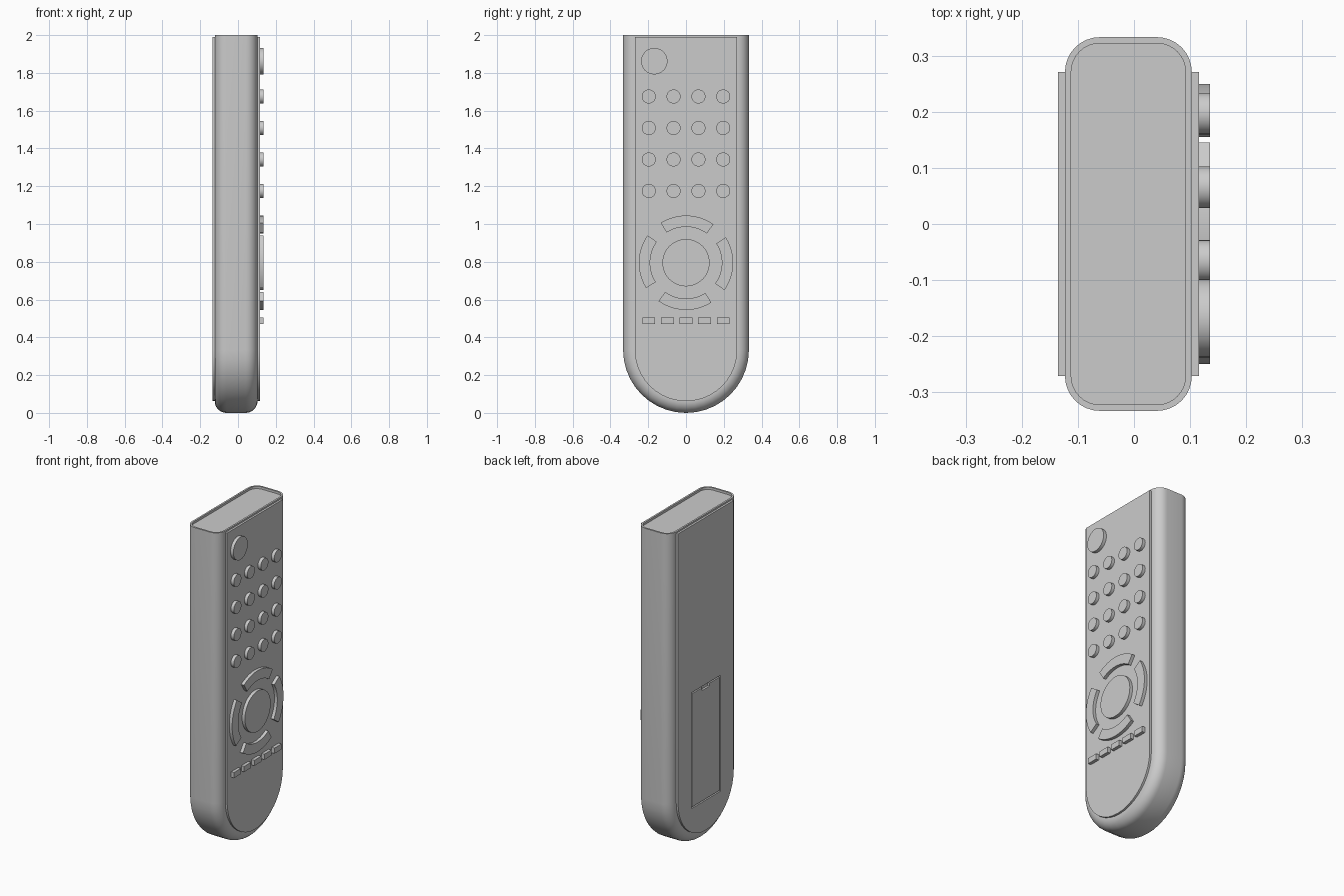
import bpy, bmesh
from math import sin, cos, pi, radians

if "Cube" in bpy.data.objects:
    bpy.data.objects.remove(bpy.data.objects["Cube"], do_unlink=True)

# One plain grey plastic
grey = bpy.data.materials.new("grey_plastic")
grey.use_nodes = True
colour = (0.6, 0.6, 0.6, 1)
grey.diffuse_color = colour
grey.node_tree.nodes["Principled BSDF"].inputs["Base Color"].default_value = colour

R = 0.333             # half width, also the radius of the round end
BACK, FRONT = -0.123, 0.103
ROUND = 0.062         # edge rounding of the case
PLATE = 0.0125
BUTTON_TOP = 0.135


def finish(bm, name, smooth=True):
    bmesh.ops.recalc_face_normals(bm, faces=bm.faces)
    mesh = bpy.data.meshes.new(name)
    bm.to_mesh(mesh)
    bm.free()
    mesh.materials.append(grey)
    obj = bpy.data.objects.new(name, mesh)
    bpy.context.collection.objects.link(obj)
    if smooth:
        bpy.ops.object.select_all(action='DESELECT')
        obj.select_set(True)
        bpy.context.view_layer.objects.active = obj
        bpy.ops.object.shade_smooth_by_angle(angle=radians(35))
    return obj


def outline(inset, top, steps=20):
    """Straight sides with a half-round bottom, as (y, z) points."""
    r = R - inset
    arc = [(r * cos(pi * i / steps), R - r * sin(pi * i / steps)) for i in range(steps + 1)]
    return [(r, top)] + arc + [(-r, top)]


def prism(name, points, x0, x1, smooth=True):
    """Extrude a (y, z) outline along x."""
    bm = bmesh.new()
    face = bm.faces.new([bm.verts.new((x0, y, z)) for y, z in points])
    ext = bmesh.ops.extrude_face_region(bm, geom=[face])
    for v in ext["geom"]:
        if isinstance(v, bmesh.types.BMVert):
            v.co.x = x1
    return finish(bm, name, smooth)


def rect(y, z, w, h):
    return [(y - w, z - h), (y + w, z - h), (y + w, z + h), (y - w, z + h)]


def disc(y, z, r, n=32):
    return [(y + r * cos(2 * pi * i / n), z + r * sin(2 * pi * i / n)) for i in range(n)]


# Case: rings of the outline swept through a rounded cross-section
bm = bmesh.new()
steps = 8
section = []
for i in range(steps + 1):
    a = pi / 2 * i / steps
    section.append((BACK + ROUND * (1 - sin(a)), ROUND * (1 - cos(a))))
section = section[::-1]
section += [(FRONT + BACK - x, o) for x, o in section[::-1]]
rings = [[bm.verts.new((x, y, z)) for y, z in outline(o, 2)] for x, o in section]
for a, b in zip(rings, rings[1:]):
    for i in range(len(a) - 1):
        bm.faces.new((a[i], a[i + 1], b[i + 1], b[i]))
bm.faces.new(rings[0])
bm.faces.new(rings[-1])
# Top end: thin rim around a shallow recess
top = bm.faces.new([r[0] for r in rings] + [r[-1] for r in rings[::-1]])
bmesh.ops.recalc_face_normals(bm, faces=bm.faces)
bmesh.ops.inset_region(bm, faces=[top], thickness=0.011)
floor = bmesh.ops.extrude_face_region(bm, geom=[top])["geom"]
bm.faces.remove(top)
for v in floor:
    if isinstance(v, bmesh.types.BMVert):
        v.co.z -= 0.014
finish(bm, "case")

# Front and back plates
prism("button_plate", outline(ROUND, 1.99), FRONT, FRONT + PLATE)
back = prism("back_plate", outline(ROUND, 1.99), BACK - PLATE, BACK)

# Battery door: opening in the back plate, filled by a panel with a latch notch
cutter = prism("door_cutter", rect(0, 0.605, 0.142, 0.357), BACK - 0.05, BACK + 0.01, False)
cutter.hide_render = True
cutter.hide_set(True)
cut = back.modifiers.new("door_opening", 'BOOLEAN')
cut.operation = 'DIFFERENCE'
cut.object = cutter
door = [(-0.134, 0.256), (0.134, 0.256), (0.134, 0.954), (0.036, 0.954),
        (0.036, 0.936), (-0.036, 0.936), (-0.036, 0.954), (-0.134, 0.954)]
prism("battery_door", door, BACK - PLATE, BACK, False)

# Buttons
def button(name, points):
    prism(name, points, FRONT + PLATE, BUTTON_TOP)

button("power_button", disc(-0.168, 1.862, 0.07))
for row in range(4):
    for col in range(4):
        button(f"number_button_{row}_{col}",
               disc(-0.197 + 0.1313 * col, 1.675 - 0.1667 * row, 0.037))
button("select_button", disc(0, 0.795, 0.125, 48))
for k, side in enumerate(("right", "up", "left", "down")):
    angles = [radians(90 * k - 1.5 + 34 * t / 6) for t in range(-6, 7)]
    ring = [(0.25 * cos(a), 0.795 + 0.25 * sin(a)) for a in angles]
    ring += [(0.19 * cos(a), 0.795 + 0.19 * sin(a)) for a in angles[::-1]]
    button(f"{side}_button", ring)
for k in range(5):
    button(f"function_button_{k}", rect(-0.197 + 0.0985 * k, 0.488, 0.034, 0.017))
